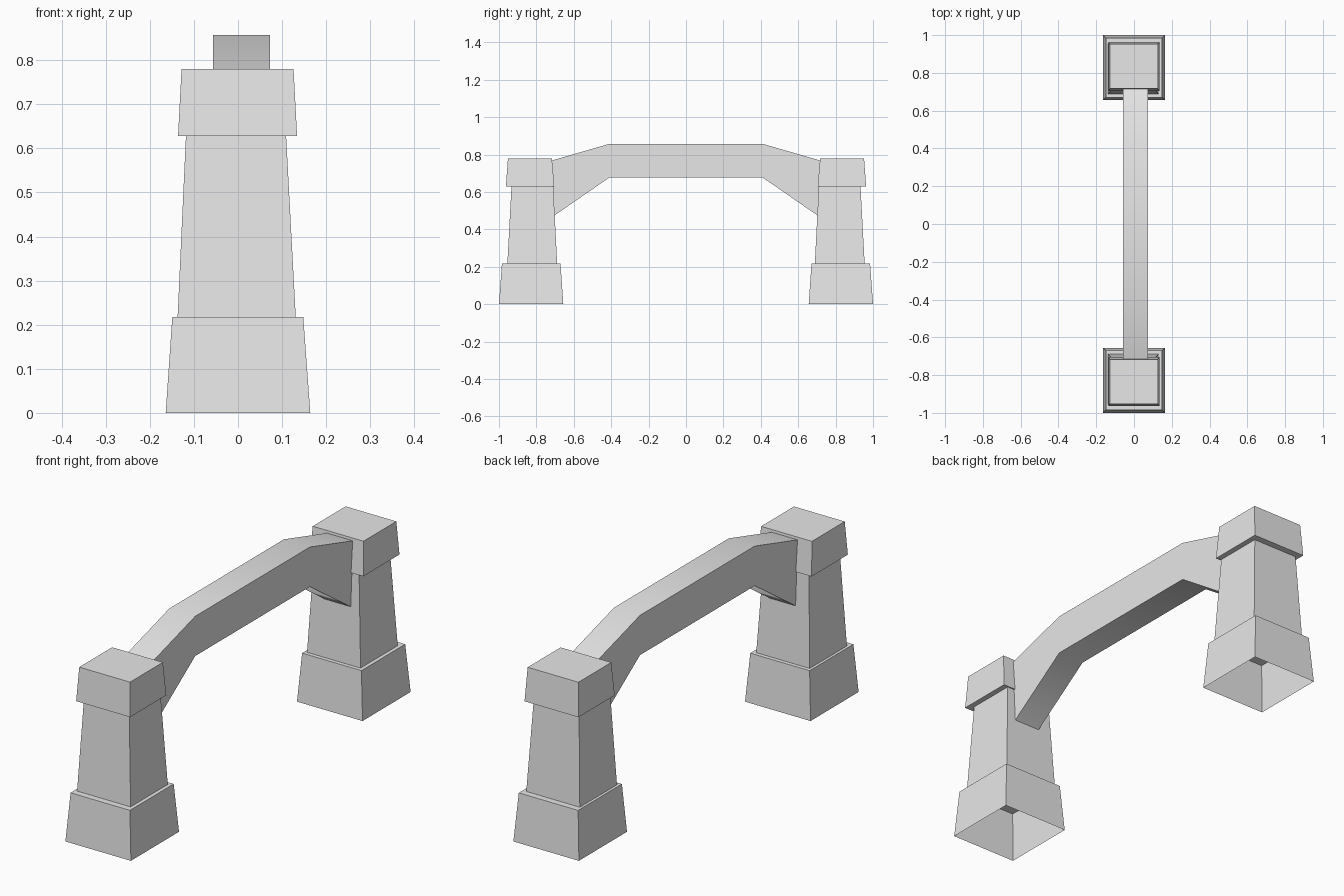
import bpy
import bmesh
import math

default = bpy.data.objects.get("Cube")
if default:
    bpy.data.objects.remove(default, do_unlink=True)

stone = bpy.data.materials.new("light_grey_stone")
stone.use_nodes = True
grey = (0.8, 0.8, 0.8, 1)
stone.diffuse_color = grey
stone.node_tree.nodes["Principled BSDF"].inputs["Base Color"].default_value = grey


def finish(bm, name):
    bmesh.ops.recalc_face_normals(bm, faces=bm.faces)
    mesh = bpy.data.meshes.new(name)
    bm.to_mesh(mesh)
    bm.free()
    mesh.materials.append(stone)
    obj = bpy.data.objects.new(name, mesh)
    bpy.context.collection.objects.link(obj)
    return obj


def tapered_block(name, bottom, top, open_bottom=False):
    """Each end is (x min, x max, y min, y max, z)."""
    bm = bmesh.new()
    rings = []
    for x0, x1, y0, y1, z in (bottom, top):
        corners = ((x0, y0), (x1, y0), (x1, y1), (x0, y1))
        rings.append([bm.verts.new((x, y, z)) for x, y in corners])
    low, high = rings
    bm.faces.new(high)
    for i in range(4):
        j = (i + 1) % 4
        bm.faces.new((low[i], low[j], high[j], high[i]))
    if not open_bottom:
        bm.faces.new(low[::-1])
    obj = finish(bm, name)
    if open_bottom:
        # an open shell: make sure its faces point outwards
        if obj.data.polygons[0].normal.z < 0:
            obj.data.flip_normals()
    return obj


def span(side, inner, outer):
    return sorted((side * inner, side * outer))


# Two pillars: hollow plinth, tapered shaft and overhanging cap
for side, end in ((-1, "front"), (1, "back")):
    tapered_block(end + "_plinth",
                  (-0.164, 0.164, *span(side, 0.656, 1.0), 0),
                  (-0.149, 0.148, *span(side, 0.671, 0.984), 0.218),
                  open_bottom=True)
    tapered_block(end + "_shaft",
                  (-0.137, 0.131, *span(side, 0.689, 0.955), 0.217),
                  (-0.118, 0.109, *span(side, 0.710, 0.933), 0.63))
    tapered_block(end + "_cap",
                  (-0.136, 0.134, *span(side, 0.704, 0.963), 0.628),
                  (-0.128, 0.126, *span(side, 0.717, 0.952), 0.78))

# Arched beam: upper and lower outlines joined across the width
upper = [(-0.717, 0.768), (-0.41, 0.857), (0.41, 0.857), (0.717, 0.768)]
lower = [(-0.705, 0.473), (-0.41, 0.677), (0.41, 0.677), (0.705, 0.473)]
bm = bmesh.new()
sections = []
for (yu, zu), (yl, zl) in zip(upper, lower):
    loop = ((-0.057, yu, zu), (0.073, yu, zu), (0.073, yl, zl), (-0.057, yl, zl))
    sections.append([bm.verts.new(p) for p in loop])
for a, b in zip(sections, sections[1:]):
    for i in range(4):
        j = (i + 1) % 4
        bm.faces.new((a[i], a[j], b[j], b[i]))
bm.faces.new(sections[0])
bm.faces.new(sections[-1])
beam = finish(bm, "arched_beam")

# Soft shading over the shallow bends only
bpy.ops.object.select_all(action="DESELECT")
beam.select_set(True)
bpy.context.view_layer.objects.active = beam
bpy.ops.object.shade_smooth_by_angle(angle=math.radians(40))
